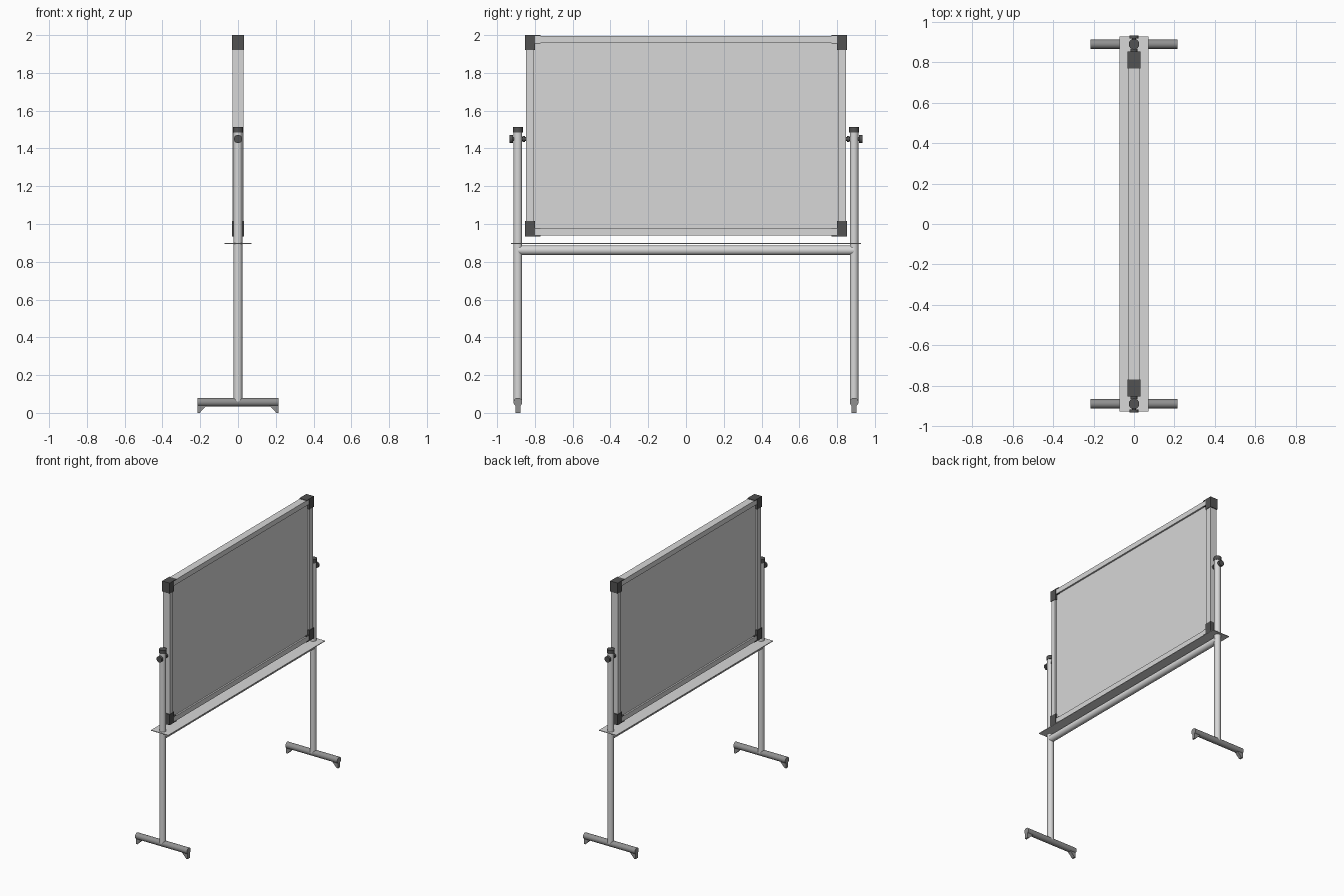
import bpy, bmesh
from mathutils import Vector

if "Cube" in bpy.data.objects:
    bpy.data.objects.remove(bpy.data.objects["Cube"])


def material(name, v):
    m = bpy.data.materials.new(name)
    m.diffuse_color = (v, v, v, 1)
    m.use_nodes = True
    m.node_tree.nodes["Principled BSDF"].inputs["Base Color"].default_value = m.diffuse_color
    return m


LIGHT = material("light grey", 0.68)
MID = material("mid grey", 0.28)
DARK = material("dark grey", 0.085)


def finish(name, bm, mat):
    bmesh.ops.recalc_face_normals(bm, faces=bm.faces)
    me = bpy.data.meshes.new(name)
    bm.to_mesh(me)
    bm.free()
    me.materials.append(mat)
    ob = bpy.data.objects.new(name, me)
    bpy.context.collection.objects.link(ob)
    return ob


def box(name, lo, hi, mat):
    lo, hi = Vector(lo), Vector(hi)
    bm = bmesh.new()
    bmesh.ops.create_cube(bm, size=1)
    for v in bm.verts:
        v.co = Vector([(lo[i] + hi[i]) / 2 + v.co[i] * (hi[i] - lo[i]) for i in range(3)])
    return finish(name, bm, mat)


def tube(name, a, b, r, mat, sides=24):
    a, b = Vector(a), Vector(b)
    bm = bmesh.new()
    bmesh.ops.create_cone(bm, cap_ends=True, segments=sides, radius1=r, radius2=r,
                          depth=(b - a).length)
    rot = Vector((0, 0, 1)).rotation_difference(b - a)
    for v in bm.verts:
        v.co = rot @ v.co + (a + b) / 2
    for f in bm.faces:
        f.smooth = len(f.verts) == 4
    for e in bm.edges:
        e.smooth = all(f.smooth for f in e.link_faces)
    return finish(name, bm, mat)


def sbox(name, s, y0, y1, z0, z1, hx, mat):
    # box mirrored to side s of the y axis
    ya, yb = sorted((s * y0, s * y1))
    za, zb = sorted((z0, z1))
    return box(name, (-hx, ya, za), (hx, yb, zb), mat)


BOT, TOP = 0.935, 2.0

# writing panel and horizontal rails
box("panel", (-0.016, -0.815, BOT + 0.03), (0.016, 0.815, TOP - 0.03), LIGHT)
box("top_rail", (-0.028, -0.81, TOP - 0.042), (0.028, 0.81, TOP - 0.004), LIGHT)
box("bottom_rail", (-0.028, -0.81, BOT + 0.003), (0.028, 0.81, BOT + 0.04), LIGHT)

# tray and crossbar
box("tray", (-0.072, -0.927, 0.895), (0.072, 0.927, 0.9), LIGHT)
tube("crossbar", (0, -0.89, 0.861), (0, 0.89, 0.861), 0.025, LIGHT)

for s in (-1, 1):
    y = s * 0.89
    # side rail and corner caps
    sbox("side_rail", s, 0.808, 0.847, BOT + 0.02, TOP - 0.02, 0.028, LIGHT)
    for edge, d in ((TOP, -1), (BOT, 1)):
        sbox("corner_cap", s, 0.80, 0.853, edge, edge + d * 0.08, 0.031, DARK)
        sbox("corner_outer_lip", s, 0.77, 0.81, edge, edge + d * 0.006, 0.031, DARK)
        sbox("corner_inner_lip", s, 0.77, 0.81, edge + d * 0.039, edge + d * 0.044, 0.027, DARK)
    # post with cap
    tube("post", (0, y, 0.06), (0, y, 1.49), 0.023, LIGHT)
    tube("post_cap", (0, y, 1.485), (0, y, 1.513), 0.026, DARK)
    # pivot and clamping knob
    tube("pivot_rod", (0, s * 0.845, 1.45), (0, s * 0.92, 1.45), 0.01, DARK, 16)
    tube("pivot_collar", (0, s * 0.852, 1.45), (0, s * 0.866, 1.45), 0.017, DARK, 16)
    tube("knob", (0, s * 0.917, 1.45), (0, s * 0.934, 1.45), 0.022, DARK)
    # foot bar with tapered end pads
    tube("foot_bar", (-0.215, y, 0.057), (0.215, y, 0.057), 0.023, MID)
    for e in (-1, 1):
        bm = bmesh.new()
        prof = [(0.215, 0.05), (0.215, 0), (0.203, 0), (0.165, 0.04), (0.165, 0.05)]
        f = bm.faces.new([bm.verts.new((e * px, y - 0.013, pz)) for px, pz in prof])
        ext = bmesh.ops.extrude_face_region(bm, geom=[f])["geom"]
        bmesh.ops.translate(bm, vec=(0, 0.026, 0),
                            verts=[g for g in ext if isinstance(g, bmesh.types.BMVert)])
        finish("foot_pad", bm, MID)
